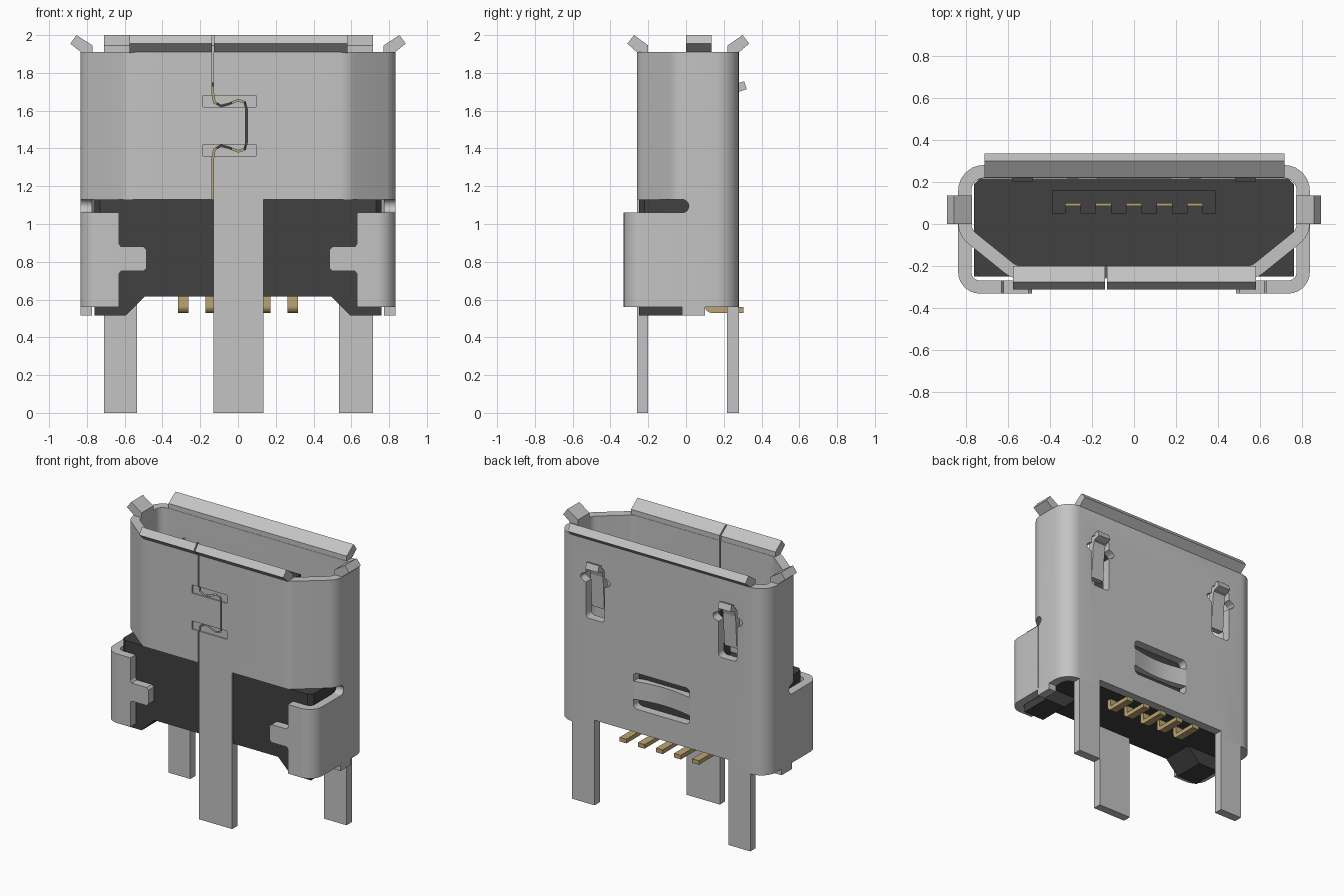
import bpy, bmesh, math
from mathutils import Vector

cube = bpy.data.objects.get("Cube")
if cube:
    bpy.data.objects.remove(cube, do_unlink=True)


def material(name, rgb):
    m = bpy.data.materials.new(name)
    m.use_nodes = True
    m.diffuse_color = (*rgb, 1)
    b = next(n for n in m.node_tree.nodes if n.type == 'BSDF_PRINCIPLED')
    b.inputs["Base Color"].default_value = (*rgb, 1)
    return m


STEEL = material("steel grey", (0.55, 0.55, 0.55))
PLASTIC = material("black plastic", (0.052, 0.052, 0.052))
GOLD = material("gold", (0.50, 0.38, 0.17))
AXES = {'x': lambda u, v, w: (w, u, v),
        'y': lambda u, v, w: (u, w, v),
        'z': lambda u, v, w: (u, v, w)}


def finish(bm, name, mat):
    bmesh.ops.recalc_face_normals(bm, faces=bm.faces)
    me = bpy.data.meshes.new(name)
    bm.to_mesh(me)
    bm.free()
    ob = bpy.data.objects.new(name, me)
    bpy.context.collection.objects.link(ob)
    me.materials.append(mat)
    return ob


def prism(name, pts, axis, a, b, mat=STEEL):
    """Polygon extruded along one axis from a to b."""
    bm = bmesh.new()
    f = AXES[axis]
    lo = [bm.verts.new(f(u, v, a)) for u, v in pts]
    hi = [bm.verts.new(f(u, v, b)) for u, v in pts]
    bm.faces.new(lo)
    bm.faces.new(hi)
    n = len(pts)
    for i in range(n):
        j = (i + 1) % n
        bm.faces.new((lo[i], lo[j], hi[j], hi[i]))
    return finish(bm, name, mat)


def box(name, x0, x1, y0, y1, z0, z1, mat=STEEL):
    return prism(name, [(x0, y0), (x1, y0), (x1, y1), (x0, y1)], 'z', z0, z1, mat)


def rounded(pts, r, closed, steps=6):
    """Replace the corners of a path by arcs of radius r."""
    out, n = [], len(pts)
    for i, p in enumerate(pts):
        p = Vector(p)
        if not closed and i in (0, n - 1):
            out.append(p)
            continue
        d0 = (Vector(pts[i - 1]) - p).normalized()
        d1 = (Vector(pts[(i + 1) % n]) - p).normalized()
        half = d0.angle(d1) / 2
        a, b = p + d0 * r / math.tan(half), p + d1 * r / math.tan(half)
        c = p + (d0 + d1).normalized() * r / math.sin(half)
        for k in range(steps + 1):
            q = a.lerp(b, k / steps) - c
            out.append(c + q.normalized() * r)
    return out


def strip(name, pts, t, axis, a, b, r=0, closed=False, mat=STEEL):
    """Sheet of thickness t bent along a path and extruded along one axis."""
    path = rounded(pts, r, closed) if r else [Vector(p) for p in pts]
    n, f, bm, rows = len(path), AXES[axis], bmesh.new(), []
    for i, p in enumerate(path):
        d0 = p - path[i - 1] if closed or i else path[1] - p
        d1 = path[(i + 1) % n] - p if closed or i < n - 1 else d0
        d0, d1 = d0.normalized(), d1.normalized()
        d = (d0 + d1).normalized()
        off = Vector((d.y, -d.x)) * t / 2 / max(0.4, d.dot(d1))
        rows.append([bm.verts.new(f(q.x, q.y, w)) for q, w in
                     ((p + off, a), (p + off, b), (p - off, b), (p - off, a))])
    for i in range(n if closed else n - 1):
        A, B = rows[i], rows[(i + 1) % n]
        for k in range(4):
            m = (k + 1) % 4
            bm.faces.new((A[k], A[m], B[m], B[k]))
    if not closed:
        bm.faces.new(rows[0])
        bm.faces.new(rows[-1])
    return finish(bm, name, mat)


def cut(ob, cutter):
    mod = ob.modifiers.new("cut", 'BOOLEAN')
    mod.operation, mod.solver, mod.object = 'DIFFERENCE', 'EXACT', cutter
    bpy.context.view_layer.objects.active = ob
    bpy.ops.object.modifier_apply(modifier=mod.name)
    bpy.data.objects.remove(cutter, do_unlink=True)


def smooth(ob):
    bpy.ops.object.select_all(action='DESELECT')
    ob.select_set(True)
    bpy.context.view_layer.objects.active = ob
    bpy.ops.object.shade_smooth_by_angle(angle=math.radians(30))


def circle(u, v, ru, rv, n=20):
    return [(u + ru * math.cos(i * math.tau / n), v + rv * math.sin(i * math.tau / n))
            for i in range(n)]


# Metal shell: ring with two chamfered front corners
T = 0.062
shell = strip("shell", [(-.57, -.229), (.57, -.229), (.804, -.04), (.804, .249),
                        (-.804, .249), (-.804, -.04)], T, 'z', .56, 1.91, r=.09, closed=True)

# Open lower front, rounded side slots and raised back bottom edge
cut(shell, box("cutter", -1, 1, -.5, -.02, .4, 1.13))
for s in (-1, 1):
    cut(shell, prism("cutter", circle(-.02, 1.095, .035, .035), 'x', s * .7, s * .9))
cut(shell, box("cutter", -.535, .535, .1, .4, .4, .615))

# Front interlocking seam with two shallow recesses
for z in (1.36, 1.62):
    cut(shell, box("cutter", -.185, .095, -.4, -.252, z, z + .06))
half = [(-.133, 1.69), (-.125, 1.645), (-.09, 1.625), (-.05, 1.635), (0, 1.655),
        (.035, 1.645), (.045, 1.61)]
seam = [(-.133, 2.0)] + half + [(x, 3.04 - z) for x, z in reversed(half)] + [(-.133, 1.0)]
cut(shell, strip("cutter", seam, .009, 'y', -.4, -.1))

# Back openings for the springs and the pressed bridge
for s in (-1, 1):
    c = s * .53
    cut(shell, prism("cutter", rounded([(c - .075, 1.34), (c + .075, 1.34), (c + .075, 1.73),
                                        (c - .075, 1.73)], .03, True), 'y', .1, .4))
    cut(shell, prism("cutter", circle(c, 1.63, .12, .045), 'y', .1, .4))
    spring = strip("retention_spring", [(.315, 1.735), (.255, 1.715), (.24, 1.66), (.225, 1.42)],
                   .045, 'x', c - .05, c + .05)
    box("spring_root", c - .05, c + .05, .225, .275, 1.69, 1.74)
cut(shell, prism("cutter", rounded([(-.225, .785), (.225, .785), (.225, 1.045), (-.225, 1.045)],
                                   .03, True), 'y', .1, .4))
arc = [(-.235 + .47 * i / 16, .255 - .032 * math.sin(math.pi * i / 16)) for i in range(17)]
smooth(strip("pressed_bridge", arc, .05, 'z', .85, .98))
smooth(shell)

# Flared lips around the mouth
front = [(-.20, 1.905), (-.255, 1.905), (-.31, 1.955), (-.275, 2.0), (-.20, 1.945)]
back = [(.22, 1.905), (.275, 1.905), (.335, 1.955), (.30, 2.0), (.22, 1.945)]
ear = [(.77, 1.905), (.825, 1.905), (.888, 1.955), (.855, 2.0), (.77, 1.945)]
prism("front_lip_short", front, 'x', -.575, -.138)
prism("front_lip_long", front, 'x', -.128, .58)
prism("back_lip", back, 'x', -.71, .715)
for s in (-1, 1):
    prism("side_ear", [(s * x, z) for x, z in ear], 'y', 0, .135)

# Mounting legs
box("front_leg", -.13, .135, -.26, -.2, 0, 1.14)
for x0, x1 in ((-.71, -.535), (.535, .715)):
    box("back_leg", x0, x1, .218, .28, 0, .62)

# Side wings folded round the body, with a gripping finger
for s in (-1, 1):
    smooth(strip("side_wing", [(s * .804, -.015), (s * .804, -.299), (s * .63, -.299)],
                 T, 'z', .56, 1.06, r=.07))
    finger = [(.64, .72), (.62, .75), (.50, .75), (.485, .765), (.485, .865), (.50, .88),
              (.62, .88), (.64, .91)]
    prism("wing_finger", [(s * x, z) for x, z in finger], 'y', -.33, -.268)
    x0, x1 = sorted((s * .773, s * .835))
    box("wing_tab", x0, x1, -.02, .1, .515, .57)

# Plastic body with two feet
body = [(-.73, -.25), (.73, -.25), (.76, -.22), (.76, .19), (.735, .215),
        (-.735, .215), (-.76, .19), (-.76, -.22)]
prism("plastic_body", body, 'z', .615, 1.13, PLASTIC)
for s in (-1, 1):
    foot = [(.49, .62), (.595, .515), (.76, .515), (.76, .62)]
    prism("plastic_foot", [(s * x, z) for x, z in foot], 'y', -.25, -.02, PLASTIC)

# Tongue with open grooves for the contacts
pitch = .145
centres = [pitch * i for i in range(-2, 3)]
box("tongue", -.39, .39, .098, .16, 1.12, 1.75, PLASTIC)
edges = [-.39] + [c + d for c in centres for d in (-.036, .036)] + [.39]
for x0, x1 in zip(edges[::2], edges[1::2]):
    box("tongue_rib", x0, x1, .05, .10, 1.12, 1.75, PLASTIC)

# Contacts and bent solder tails
for c in centres:
    box("contact", c - .035, c + .035, .085, .099, 1.12, 1.73, GOLD)
    strip("solder_tail", [(.115, .64), (.115, .545), (.305, .545)], .03, 'x',
          c - .027, c + .027, r=.02, mat=GOLD)
